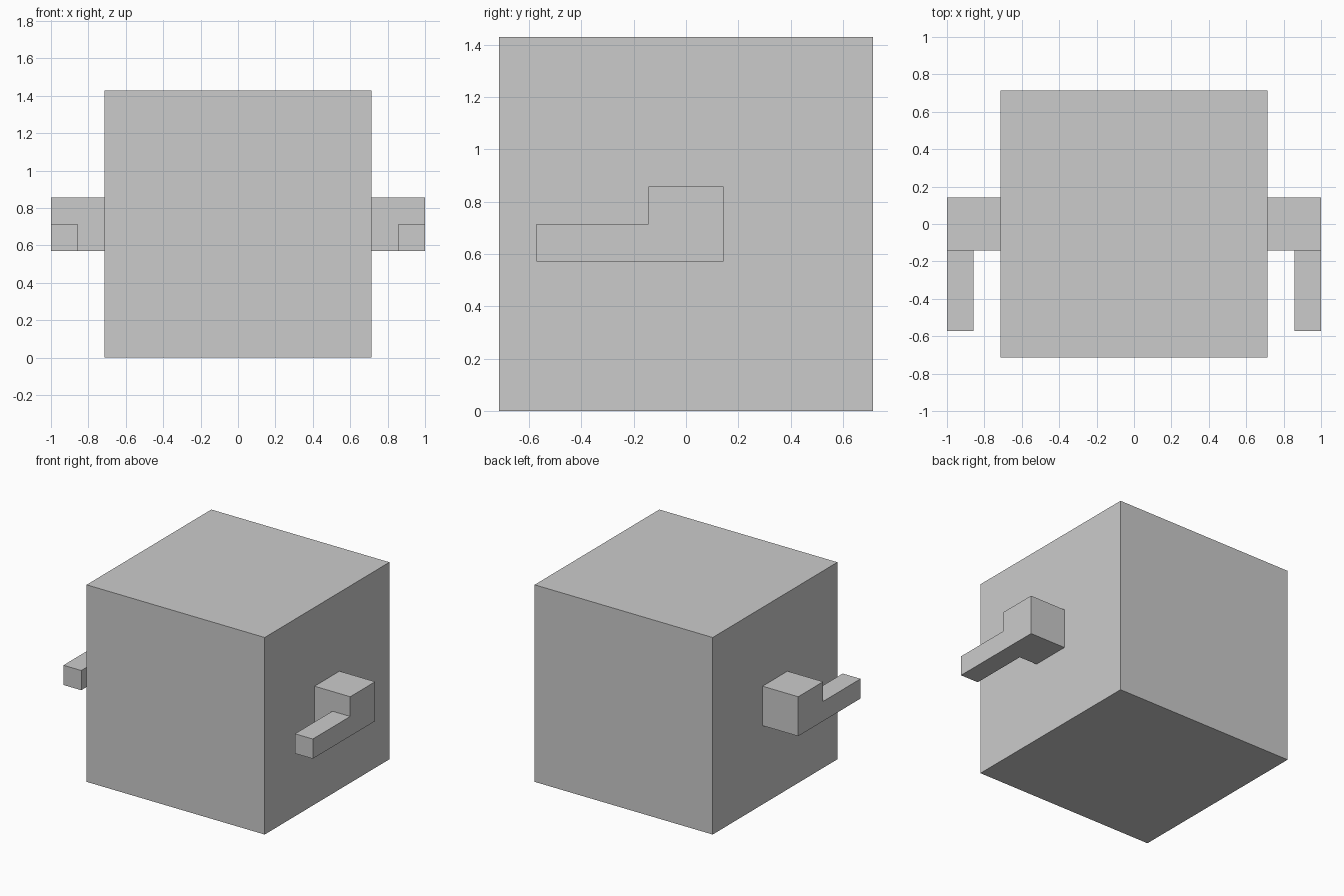
import bpy

if "Cube" in bpy.data.objects:
    bpy.data.objects.remove(bpy.data.objects["Cube"])

U = 1 / 7  # model grid unit


def box(name, lo, hi):
    """Axis-aligned box between two corners given in grid units."""
    centre = [(a + b) / 2 * U for a, b in zip(lo, hi)]
    bpy.ops.mesh.primitive_cube_add(size=1, location=centre)
    ob = bpy.context.object
    ob.name = name
    ob.scale = [(b - a) * U for a, b in zip(lo, hi)]
    bpy.ops.object.transform_apply(location=True, rotation=False, scale=True)
    return ob


# Main cube
box("body", (-5, -5, 0), (5, 5, 10))

# Side mounts with forward-pointing barrels, mirrored left and right
for side, s in (("right", 1), ("left", -1)):
    for part, x0, x1, y0, y1, z0, z1 in (
        ("mount", 5, 7, -1, 1, 4, 6),
        ("barrel", 6, 7, -4, -1, 4, 5),
    ):
        xa, xb = sorted((s * x0, s * x1))
        box(f"{side}_{part}", (xa, y0, z0), (xb, y1, z1))
